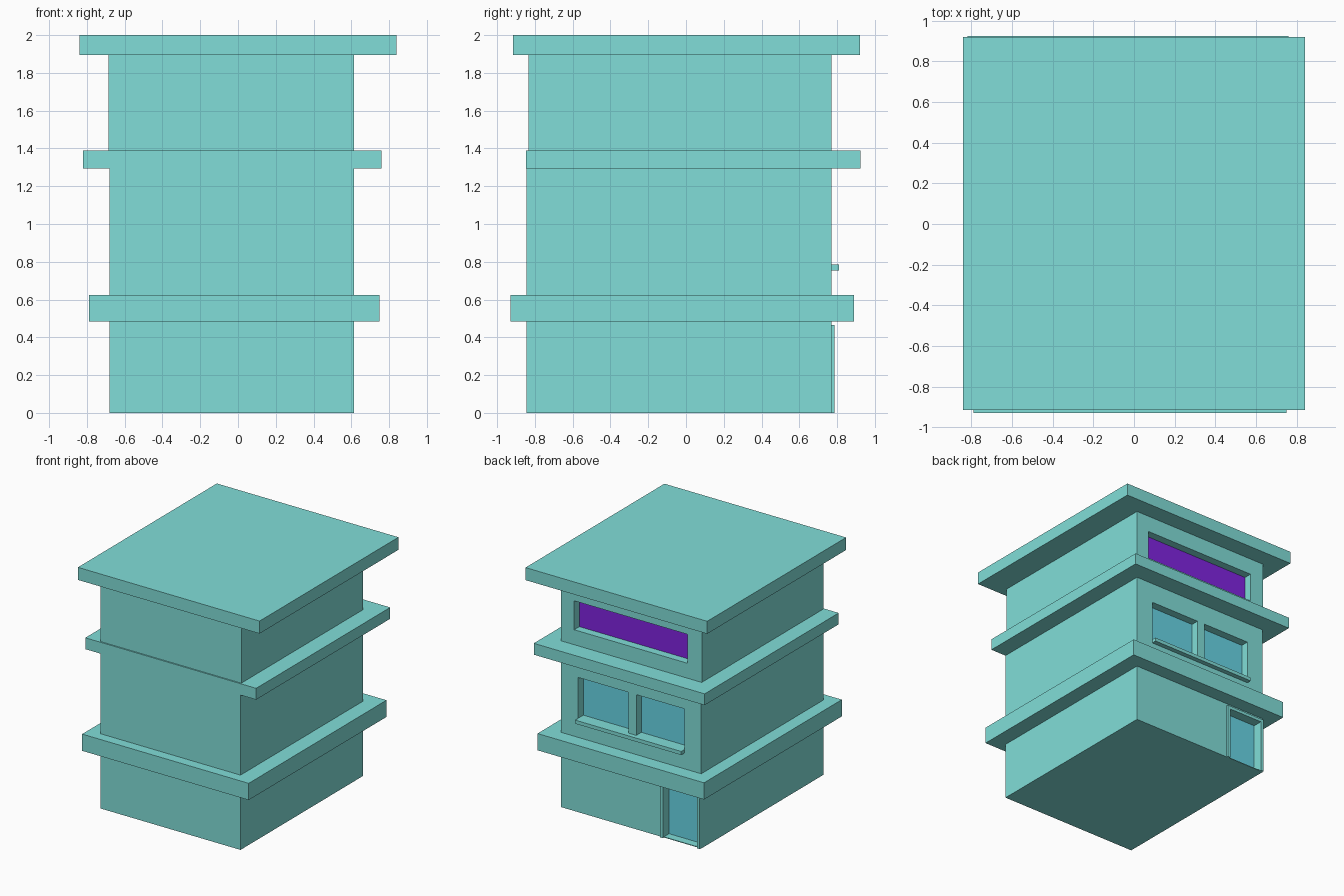
import bpy

if "Cube" in bpy.data.objects:
    bpy.data.objects.remove(bpy.data.objects["Cube"])


def material(name, rgb):
    m = bpy.data.materials.new(name)
    m.diffuse_color = (*rgb, 1)
    m.use_nodes = True
    m.node_tree.nodes["Principled BSDF"].inputs["Base Color"].default_value = m.diffuse_color
    return m


WALL = material("wall_teal", (0.22, 0.73, 0.69))
GLASS = material("glass_blue", (0.14, 0.67, 0.79))
PURPLE = material("panel_purple", (0.22, 0.018, 0.75))


def box(name, x, y, z, mat=WALL):
    """Box from (min, max) ranges on each axis."""
    bpy.ops.mesh.primitive_cube_add(size=1, location=[sum(r) / 2 for r in (x, y, z)])
    ob = bpy.context.object
    ob.name = name
    ob.scale = [r[1] - r[0] for r in (x, y, z)]
    bpy.ops.object.transform_apply(location=False, rotation=False, scale=True)
    ob.data.materials.append(mat)
    return ob


BACK = 0.77     # plane of the wall that carries the openings
DEPTH = 0.068   # recess of the panes
PANE = 0.01


def opening(wall, name, x, z, mat=GLASS):
    """Cut a recess in the back wall and set a pane at its bottom."""
    cutter = box("cutter", x, (BACK - DEPTH - PANE, BACK + 0.1), z)
    mod = wall.modifiers.new(name, 'BOOLEAN')
    mod.operation, mod.solver, mod.object = 'DIFFERENCE', 'EXACT', cutter
    bpy.context.view_layer.objects.active = wall
    bpy.ops.object.modifier_apply(modifier=mod.name)
    bpy.data.objects.remove(cutter)
    box(name, x, (BACK - DEPTH - PANE, BACK - DEPTH), z, mat)


# Storeys
lower = box("lower_walls", (-0.68, 0.615), (-0.845, BACK), (0, 1.34))
upper = box("upper_walls", (-0.685, 0.615), (-0.835, BACK), (1.34, 1.95))

# Projecting slabs and roof
box("first_floor_slab", (-0.79, 0.75), (-0.93, 0.89), (0.485, 0.625))
box("second_floor_slab", (-0.82, 0.76), (-0.846, 0.925), (1.295, 1.39))
box("roof_slab", (-0.84, 0.84), (-0.915, 0.92), (1.895, 2.0))

# Top window band and the pair of middle windows
opening(upper, "top_window", (-0.555, 0.495), (1.515, 1.757), PURPLE)
for i, x in enumerate([(-0.523, -0.079), (-0.009, 0.458)]):
    opening(lower, f"middle_window_{i}", x, (0.785, 1.126))
box("window_sill", (-0.523, 0.458), (BACK - 0.01, 0.81), (0.755, 0.785))

# Door with surrounding frame
dx, dtop, fw = (-0.65, -0.335), 0.44, 0.026
opening(lower, "door", dx, (0.006, dtop))
frame_y = (BACK - 0.001, 0.785)
for side, x in (("right", (dx[0] - fw, dx[0])), ("left", (dx[1], dx[1] + fw))):
    box(f"door_frame_{side}", x, frame_y, (0, dtop))
box("door_frame_top", (dx[0] - fw, dx[1] + fw), frame_y, (dtop, 0.466))
